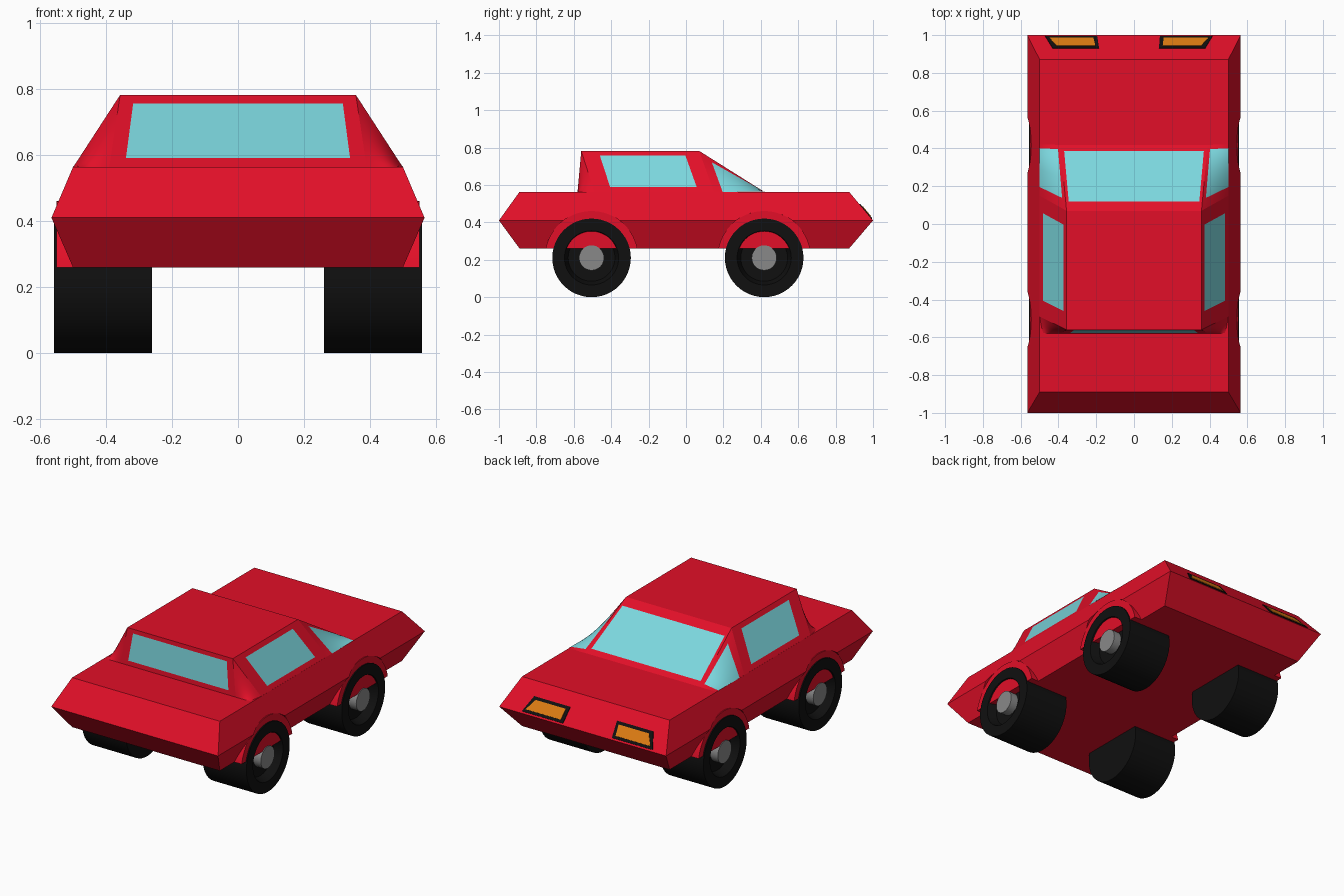
import bpy, bmesh, math
from mathutils import Vector

if "Cube" in bpy.data.objects:
    bpy.data.objects.remove(bpy.data.objects["Cube"])


def material(name, rgb):
    m = bpy.data.materials.new(name)
    m.diffuse_color = (*rgb, 1)
    m.use_nodes = True
    m.node_tree.nodes["Principled BSDF"].inputs["Base Color"].default_value = m.diffuse_color
    return m


RED = material("red paint", (0.76, 0.0048, 0.021))
GLASS = material("pale blue glass", (0.20, 0.68, 0.73))
BLACK = material("black rubber", (0.005, 0.005, 0.005))
GREY = material("grey metal", (0.25, 0.25, 0.25))
ORANGE = material("orange lamp", (0.72, 0.20, 0.006))


def finish(bm, name, mats, recalc=True, smooth=None):
    if recalc:
        bmesh.ops.recalc_face_normals(bm, faces=bm.faces)
    me = bpy.data.meshes.new(name)
    bm.to_mesh(me)
    bm.free()
    for m in mats:
        me.materials.append(m)
    ob = bpy.data.objects.new(name, me)
    bpy.context.collection.objects.link(ob)
    if smooth:
        bpy.ops.object.select_all(action='DESELECT')
        ob.select_set(True)
        bpy.context.view_layer.objects.active = ob
        bpy.ops.object.shade_smooth_by_angle(angle=math.radians(smooth))
    return ob


def prism(bm, pts, vec):
    """Extrude a closed outline along a vector."""
    a = [bm.verts.new(p) for p in pts]
    b = [bm.verts.new(Vector(p) + Vector(vec)) for p in pts]
    n = len(pts)
    bm.faces.new(a)
    bm.faces.new(b[::-1])
    for i in range(n):
        bm.faces.new((a[i], b[i], b[(i + 1) % n], a[(i + 1) % n]))


def spin(bm, profile, y, z, side, n=48):
    """Turn an (r, x) profile around an axle along x."""
    rings = []
    for r, x in profile:
        if r == 0:
            rings.append([bm.verts.new((side * x, y, z))] * n)
        else:
            rings.append([bm.verts.new((side * x, y + r * math.cos(2 * math.pi * i / n),
                                        z + r * math.sin(2 * math.pi * i / n))) for i in range(n)])
    for p, q in zip(rings, rings[1:]):
        for i in range(n):
            j = (i + 1) % n
            bm.faces.new(list(dict.fromkeys((p[i], p[j], q[j], q[i]))))


# Body: three rectangles lofted into a wedge-ended hull
bm = bmesh.new()
loops = []
for z, x, y0, y1 in ((0.26, 0.50, -0.89, 0.872), (0.41, 0.565, -1, 1), (0.563, 0.50, -0.89, 0.872)):
    loops.append([bm.verts.new(p) for p in ((-x, y0, z), (x, y0, z), (x, y1, z), (-x, y1, z))])
for p, q in zip(loops, loops[1:]):
    for i in range(4):
        bm.faces.new((p[i], p[(i + 1) % 4], q[(i + 1) % 4], q[i]))
bm.faces.new(loops[0][::-1])
bm.faces.new(loops[2])
body = finish(bm, "body", [RED])

# Wheel arches: flat-faced fenders set into cut-outs in the body side
AXLE_Z, ARCH_R = 0.21, 0.25
WHEELS = [(s, y) for s in (1, -1) for y in (-0.505, 0.418)]


def arch(bm, s, y, x0, x1, start):
    pts = []
    for i in range(33):
        a = start + (math.pi - 2 * start) * i / 32
        pts.append((s * x0, y + ARCH_R * math.cos(a), AXLE_Z + ARCH_R * math.sin(a)))
    prism(bm, pts, (s * (x1 - x0), 0, 0))


cut, fen = bmesh.new(), bmesh.new()
for s, y in WHEELS:
    arch(cut, s, y, 0.45, 0.70, 0.0)
    arch(fen, s, y, 0.40, 0.55, math.asin(0.05 / ARCH_R))
cutter = finish(cut, "arch_cutter", [RED])
cutter.hide_render = True
cutter.hide_viewport = True
finish(fen, "wheel_arches", [RED], smooth=30)
mod = body.modifiers.new("arch cut", 'BOOLEAN')
mod.operation = 'DIFFERENCE'
mod.object = cutter
mod.solver = 'EXACT'

# Wheels: solid tyres with a dished face and a grey hub
tyre, hub = bmesh.new(), bmesh.new()
for s, y in WHEELS:
    spin(tyre, [(0, 0.26), (0.21, 0.26), (0.21, 0.557), (0.145, 0.557), (0.125, 0.505), (0, 0.505)],
         y, AXLE_Z, s)
    spin(hub, [(0, 0.49), (0.067, 0.49), (0.067, 0.555), (0, 0.555)], y, AXLE_Z, s, 32)
finish(tyre, "tyres", [BLACK], smooth=30)
finish(hub, "hubs", [GREY], smooth=30)

# Cabin: bilinear panels, each with an optional glass region (u0, u1, v0, v1)
TOP, BASE = 0.782, 0.562
bm = bmesh.new()


def panel(a, b, c, d, glass=None, curved=False):
    a, b, c, d = map(Vector, (a, b, c, d))

    def cuts(lo, hi):
        steps = {0.0, 1.0, lo, hi}
        if curved:
            steps |= {lo + (hi - lo) * i / 8 for i in range(9)}
        return sorted(steps)
    g = glass or (0, 1, 0, 1)
    us, vs = cuts(g[0], g[1]), cuts(g[2], g[3])
    grid = [[bm.verts.new(a * (1 - u) * (1 - v) + b * u * (1 - v) + c * (1 - u) * v + d * u * v)
             for v in vs] for u in us]
    for i in range(len(us) - 1):
        for j in range(len(vs) - 1):
            f = bm.faces.new((grid[i][j], grid[i + 1][j], grid[i + 1][j + 1], grid[i][j + 1]))
            f.normal_update()
            if f.normal.dot(f.calc_center_median() - Vector((0, -0.1, 0.4))) < 0:
                f.normal_flip()
            f.smooth = curved
            um, vm = (us[i] + us[i + 1]) / 2, (vs[j] + vs[j + 1]) / 2
            if glass and g[0] < um < g[1] and g[2] < vm < g[3]:
                f.material_index = 1


RX, BX, PX = 0.357, 0.50, 0.39            # roof, base and pillar-foot half widths
YR, YF, WR, WF = -0.56, 0.07, -0.58, 0.42  # roof ends and base ends
SR, SF = -0.49, 0.15                       # side panel ends at the base
# roof, windscreen, rear window
panel((-RX, YR, TOP), (RX, YR, TOP), (-RX, YF, TOP), (RX, YF, TOP))
panel((-RX, YF, TOP), (RX, YF, TOP), (-PX, WF, BASE), (PX, WF, BASE), (0.022, 0.978, 0.143, 0.906))
panel((-RX, YR, TOP), (RX, YR, TOP), (-PX, WR, BASE), (PX, WR, BASE), (0.06, 0.94, 0.115, 0.87))
for s in (1, -1):
    # side window panel
    panel((s * RX, YR, TOP), (s * RX, YF, TOP), (s * BX, SR, BASE), (s * BX, SF, BASE),
          (0.145, 0.87, 0.115, 0.875))
    # curved front quarter light and curved rear flare
    panel((s * RX, YF, TOP), (s * PX, WF, BASE), (s * BX, SF, BASE), (s * BX, WF, BASE + 0.003),
          (0.17, 0.93, 0.13, 1.0), True)
    panel((s * RX, YR, TOP), (s * PX, WR, BASE), (s * BX, SR, BASE), (s * 0.485, WR, BASE),
          None, True)
finish(bm, "cabin", [RED, GLASS], recalc=False)

# Headlamps: thin plates on the sloping nose
NOSE_N = Vector((0, 0.153, 0.128)).normalized()


def nose(x, y):
    return Vector((x, y, 0.41 + (1 - y) * 0.153 / 0.128))


frame, lamp = bmesh.new(), bmesh.new()
Y0, Y1 = 0.928, 0.993
for lo0, lo1, hi0, hi1 in ((-0.43, -0.185, -0.47, -0.195), (0.132, 0.376, 0.137, 0.415)):
    prism(frame, [nose(lo0, Y0), nose(lo1, Y0), nose(hi1, Y1), nose(hi0, Y1)], NOSE_N * 0.004)
    m = 0.02
    prism(lamp, [nose(lo0 + m, Y0 + 0.012), nose(lo1 - m, Y0 + 0.012),
                 nose(hi1 - m, Y1 - 0.01), nose(hi0 + m, Y1 - 0.01)], NOSE_N * 0.007)
finish(frame, "headlamp_frames", [BLACK])
finish(lamp, "headlamps", [ORANGE])
